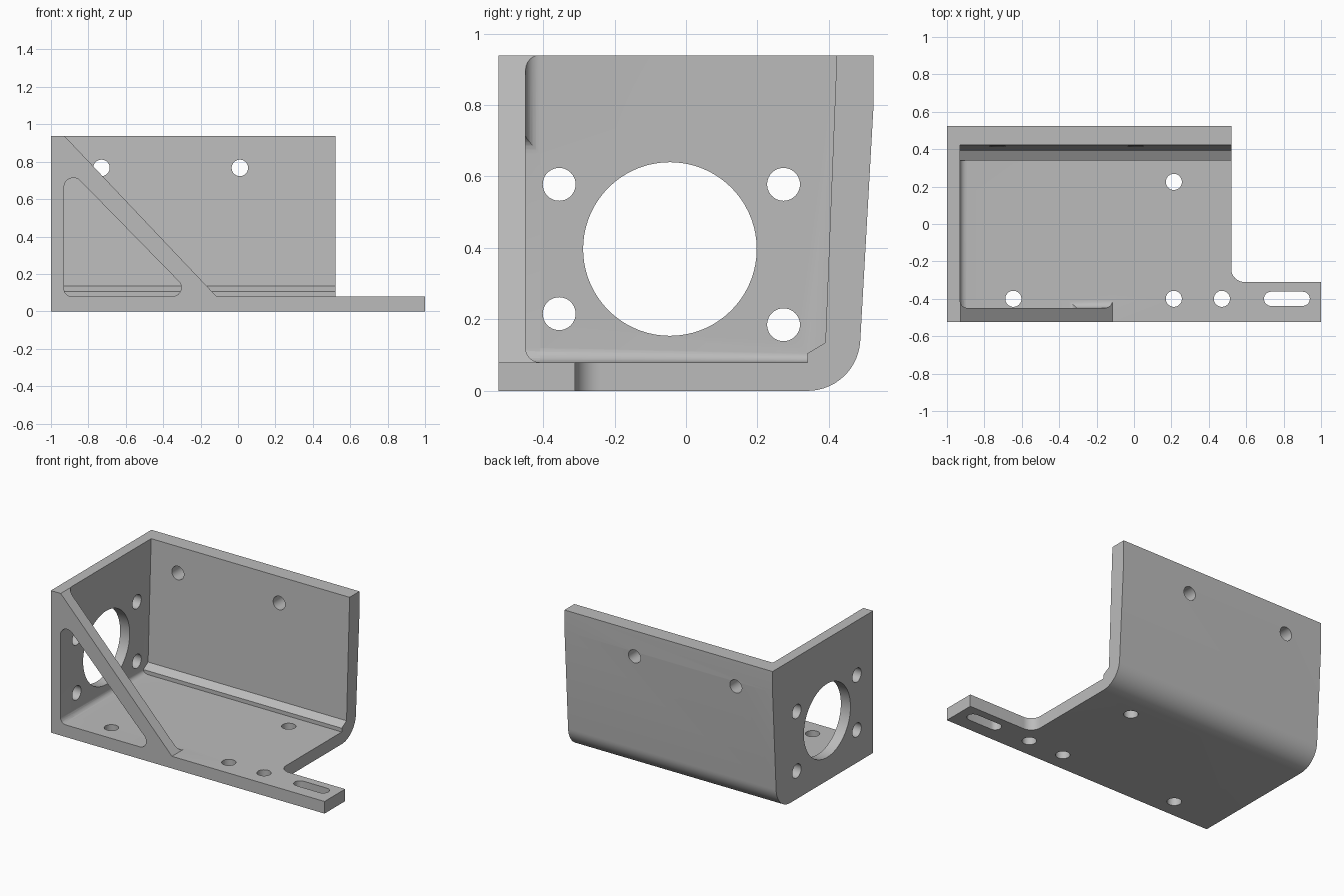
import bpy, bmesh, math
from mathutils import Vector

if "Cube" in bpy.data.objects:
    bpy.data.objects.remove(bpy.data.objects["Cube"])

FLOOR = 0.08                 # floor thickness
WALL_X, BRACE_Y = -0.93, -0.449   # inner faces of end wall and brace
FILLET = 0.04


def arc(cx, cy, r, a0, a1, n=10):
    return [(cx + r * math.cos(math.radians(a0 + (a1 - a0) * i / n)),
             cy + r * math.sin(math.radians(a0 + (a1 - a0) * i / n))) for i in range(n + 1)]


def prism(name, pts, axis, lo, hi, round_edge=None):
    """Extrude a 2D outline along an axis, optionally rounding chosen edges."""
    place = {'x': lambda p, d: (d, p[0], p[1]),
             'y': lambda p, d: (p[0], d, p[1]),
             'z': lambda p, d: (p[0], p[1], d)}[axis]
    bm = bmesh.new()
    face = bm.faces.new([bm.verts.new(place(p, lo)) for p in pts])
    new = bmesh.ops.extrude_face_region(bm, geom=[face])['geom']
    move = Vector(place((0, 0), hi - lo))
    bmesh.ops.translate(bm, vec=move, verts=[v for v in new if isinstance(v, bmesh.types.BMVert)])
    bmesh.ops.recalc_face_normals(bm, faces=bm.faces)
    if round_edge:
        edges = [e for e in bm.edges if round_edge(*[v.co for v in e.verts])]
        bmesh.ops.bevel(bm, geom=edges, offset=FILLET, segments=6, profile=0.5, affect='EDGES')
        bmesh.ops.recalc_face_normals(bm, faces=bm.faces)
    mesh = bpy.data.meshes.new(name)
    bm.to_mesh(mesh)
    bm.free()
    obj = bpy.data.objects.new(name, mesh)
    bpy.context.collection.objects.link(obj)
    return obj


def hole(u, v, r, axis, lo, hi, n=40):
    return prism("hole_cutter", arc(u, v, r, 0, 360, n)[:-1], axis, lo, hi)


# Solid block with the rounded, slightly leaning back
outer = [(-0.525, 0)] + arc(0.34, 0.148, 0.148, -90, -3, 14) + \
        [(0.525, 0.80), (0.525, 0.938), (-0.525, 0.938)]
bracket = prism("motor_bracket", outer, 'x', -1, 1)


# Inner space, with fillets where end wall, floor and brace meet
def inner_edge(a, b):
    on = [all(abs(p.x - WALL_X) < 1e-4 for p in (a, b)),
          all(abs(p.y - BRACE_Y) < 1e-4 for p in (a, b)),
          all(abs(p.z - FLOOR) < 1e-4 for p in (a, b))]
    return sum(on) == 2


inner = [(BRACE_Y, FLOOR), (0.34, FLOOR), (0.34, 0.105), (0.39, 0.135),
         (0.426, 1.04), (BRACE_Y, 1.04)]
cutters = [prism("inner_space", inner, 'x', WALL_X, 1.2, inner_edge)]

# Space above the sloping brace
cutters.append(prism("brace_slope", [(-0.115, FLOOR), (1.2, FLOOR), (1.2, 1.04),
                                     (-1.0248, 1.04)], 'y', -0.7, -0.38))

# Space beside the narrow tab, with rounded inner corner
cutters.append(prism("tab_side", arc(0.59, -0.24, 0.07, 180, 270) +
                     [(1.2, -0.31), (1.2, 0.7), (0.52, 0.7)], 'z', -0.1, 1.1))

# Triangular window in the brace
window = arc(-0.89, 0.12, 0.04, 180, 270, 6) + arc(-0.35, 0.127, 0.047, -90, 45) + \
         arc(-0.88, 0.664, 0.05, 45, 180)
cutters.append(prism("brace_window", window, 'y', -0.7, -0.405))

# End wall: motor opening and four screw holes
cutters.append(hole(-0.045, 0.397, 0.243, 'x', -1.1, -0.85, 72))
for y, z in [(-0.355, 0.578), (0.273, 0.578), (-0.355, 0.216), (0.273, 0.185)]:
    cutters.append(hole(y, z, 0.046, 'x', -1.1, -0.85))

# Floor holes and the slot in the tab
for x, y in [(-0.645, -0.40), (0.213, -0.40), (0.47, -0.40), (0.213, 0.225)]:
    cutters.append(hole(x, y, 0.043, 'z', -0.1, 0.2))
slot = arc(0.733, -0.40, 0.038, 90, 270, 14) + arc(0.902, -0.40, 0.038, -90, 90, 14)
cutters.append(prism("slot_cutter", slot, 'z', -0.1, 0.2))

# Back wall holes
for x in (-0.73, 0.01):
    cutters.append(hole(x, 0.767, 0.044, 'y', 0.3, 0.7))

# Cut everything out and bake the result
for c in cutters:
    mod = bracket.modifiers.new("cut", 'BOOLEAN')
    mod.operation, mod.solver, mod.object = 'DIFFERENCE', 'EXACT', c
bpy.context.view_layer.update()
deps = bpy.context.evaluated_depsgraph_get()
baked = bpy.data.meshes.new_from_object(bracket.evaluated_get(deps))
bracket.modifiers.clear()
bracket.data = baked
for c in cutters:
    bpy.data.objects.remove(c)

# Plain grey metal
grey = bpy.data.materials.new("grey_metal")
grey.diffuse_color = (0.5, 0.5, 0.5, 1)
grey.use_nodes = True
grey.node_tree.nodes["Principled BSDF"].inputs["Base Color"].default_value = grey.diffuse_color
baked.materials.clear()
baked.materials.append(grey)

bpy.context.view_layer.objects.active = bracket
bracket.select_set(True)
bpy.ops.object.shade_smooth_by_angle(angle=math.radians(30))
